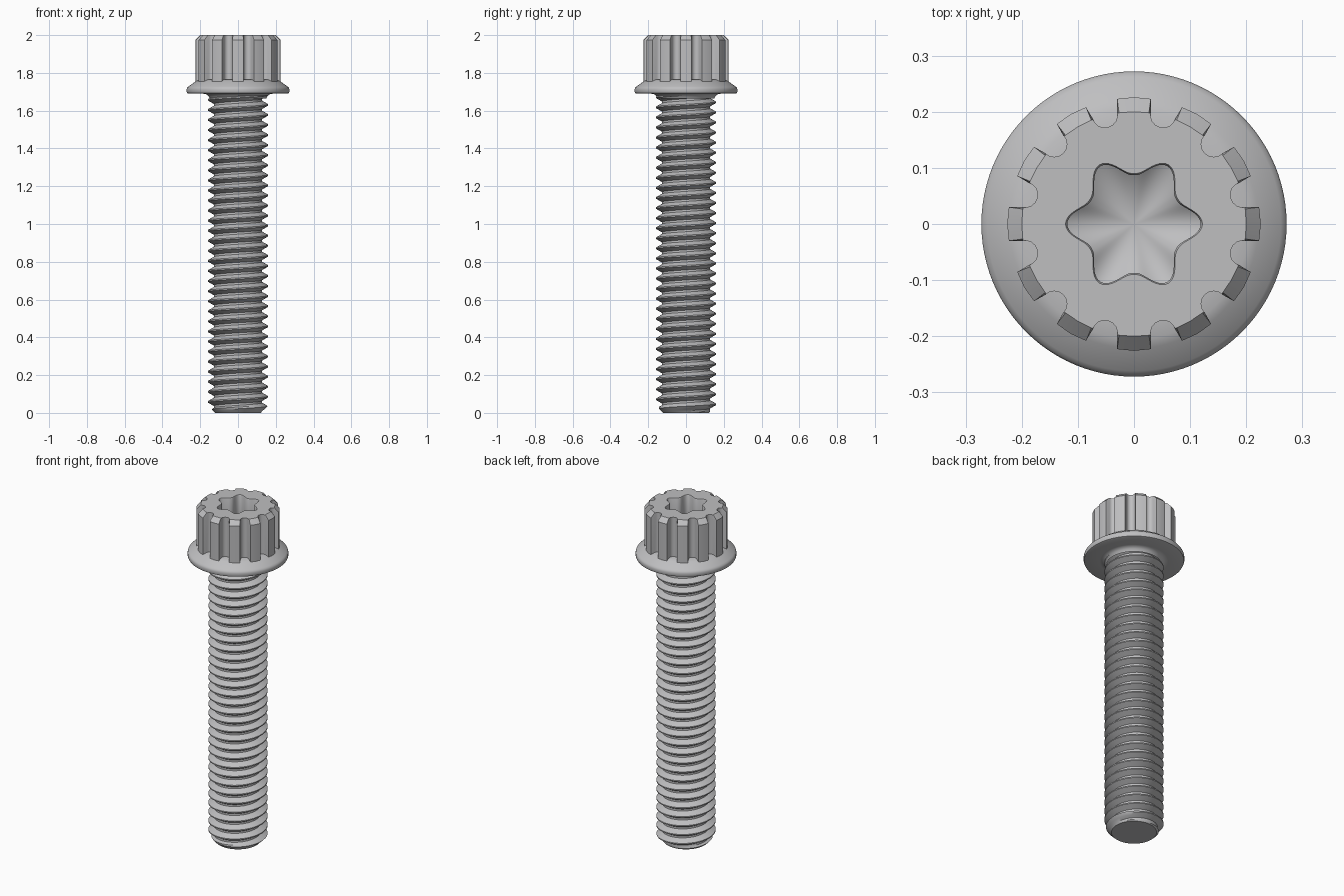
import bpy, bmesh, math
from mathutils import Vector

if "Cube" in bpy.data.objects:
    bpy.data.objects.remove(bpy.data.objects["Cube"])

TAU = 2 * math.pi
steel = bpy.data.materials.new("grey_steel")
steel.diffuse_color = (0.52, 0.52, 0.53, 1)
steel.use_nodes = True
steel.node_tree.nodes["Principled BSDF"].inputs["Base Color"].default_value = steel.diffuse_color


def finish(bm, name, angle):
    bmesh.ops.remove_doubles(bm, verts=bm.verts[:], dist=1e-5)
    bmesh.ops.dissolve_degenerate(bm, dist=1e-6, edges=bm.edges[:])
    bmesh.ops.recalc_face_normals(bm, faces=bm.faces[:])
    me = bpy.data.meshes.new(name)
    bm.to_mesh(me)
    bm.free()
    me.materials.append(steel)
    ob = bpy.data.objects.new(name, me)
    bpy.context.collection.objects.link(ob)
    bpy.ops.object.select_all(action='DESELECT')
    ob.select_set(True)
    bpy.context.view_layer.objects.active = ob
    bpy.ops.object.shade_smooth_by_angle(angle=math.radians(angle))
    return ob


def bridge(bm, a, b):
    """Quads between two closed rings with equal counts."""
    n = len(a)
    for i in range(n):
        bm.faces.new((a[i], a[(i + 1) % n], b[(i + 1) % n], b[i]))


def ring(bm, pts, z):
    return [bm.verts.new((x, y, z)) for x, y in pts]


def circle(r, n):
    return [(r * math.cos(TAU * i / n), r * math.sin(TAU * i / n)) for i in range(n)]


# Threaded shank: helical grid whose rows follow the thread profile
PITCH, CREST, ROOT, TOP, COLS = 0.0533, 0.160, 0.128, 1.695, 64
PROFILE = [(0.0, ROOT), (0.2, ROOT), (0.54, CREST), (0.66, CREST), (1.0, ROOT)]


def thread_radius(phase, z):
    phase %= 1.0
    for (p0, r0), (p1, r1) in zip(PROFILE, PROFILE[1:]):
        if phase <= p1:
            r = r0 + (r1 - r0) * (phase - p0) / (p1 - p0)
            break
    return min(r, 0.122 + z * 1.0)          # chamfered tip


bm = bmesh.new()
phases = [0.0, 0.2, 0.37, 0.54, 0.66, 0.83]
turns = [k + p for k in range(-2, int(TOP / PITCH) + 3) for p in phases]
cols = []
for c in range(COLS + 1):
    t = c / COLS
    col = []
    for s in turns:
        z = min(max((s + t) * PITCH, 0.0), TOP)
        r = thread_radius(z / PITCH - t + 1e-7, z)
        col.append(bm.verts.new((r * math.cos(TAU * t), r * math.sin(TAU * t), z)))
    cols.append(col)
for a, b in zip(cols, cols[1:]):
    for i in range(len(turns) - 1):
        bm.faces.new((a[i], b[i], b[i + 1], a[i + 1]))
bmesh.ops.remove_doubles(bm, verts=bm.verts[:], dist=1e-5)
# flat tip
tip = ring(bm, circle(0.122, COLS), 0.0)
bm.faces.new(tip)
finish(bm, "threaded_shank", 35)

# Flange: turned washer with a small neck fillet and sloped upper side
bm = bmesh.new()
flange = [(0.150, 1.665), (0.157, 1.678), (0.170, 1.688), (0.185, 1.690),
          (0.262, 1.690), (0.269, 1.693), (0.272, 1.700), (0.272, 1.714),
          (0.269, 1.722), (0.262, 1.728), (0.222, 1.757), (0.205, 1.764), (0.170, 1.766)]
rings = [ring(bm, circle(r, 96), z) for r, z in flange]
for a, b in zip(rings, rings[1:]):
    bridge(bm, a, b)
finish(bm, "flange", 35)

# Splined head: twelve teeth separated by round-bottomed grooves
outline = []
for k in range(12):
    mid = TAU * k / 12
    u, v = Vector((math.cos(mid), math.sin(mid))), Vector((-math.sin(mid), math.cos(mid)))
    outline += [u * 0.226, u * 0.223 + v * 0.030]
    g = mid + TAU / 24
    gu, gv = Vector((math.cos(g), math.sin(g))), Vector((-math.sin(g), math.cos(g)))
    for i in range(9):
        a = math.pi * i / 8
        outline.append(gu * (0.201 - 0.0225 * math.sin(a)) - gv * 0.0225 * math.cos(a))
    n = mid + TAU / 12
    outline.append(Vector((math.cos(n), math.sin(n))) * 0.223
                   - Vector((-math.sin(n), math.cos(n))) * 0.030)
N = len(outline)


def star(grow):
    pts = []
    for i in range(N):
        a = TAU * i / N
        r = 0.087 + 0.032 * ((1 + math.cos(6 * a)) / 2) ** 1.25 + grow
        pts.append((r * math.cos(a), r * math.sin(a)))
    return pts


bm = bmesh.new()
chamfered = [p * min(1.0, 0.200 / p.length) for p in outline]
stack = [ring(bm, outline, 1.735), ring(bm, outline, 1.974), ring(bm, chamfered, 2.0),
         # six-lobed socket
         ring(bm, star(0.003), 2.0), ring(bm, star(0.0), 1.994), ring(bm, star(0.0), 1.88)]
for a, b in zip(stack, stack[1:]):
    bridge(bm, a, b)
# pointed socket floor
floor = stack[-1]
centre = bm.verts.new((0, 0, 1.825))
for i in range(N):
    bm.faces.new((floor[i], floor[(i + 1) % N], centre))
finish(bm, "splined_head", 32)
